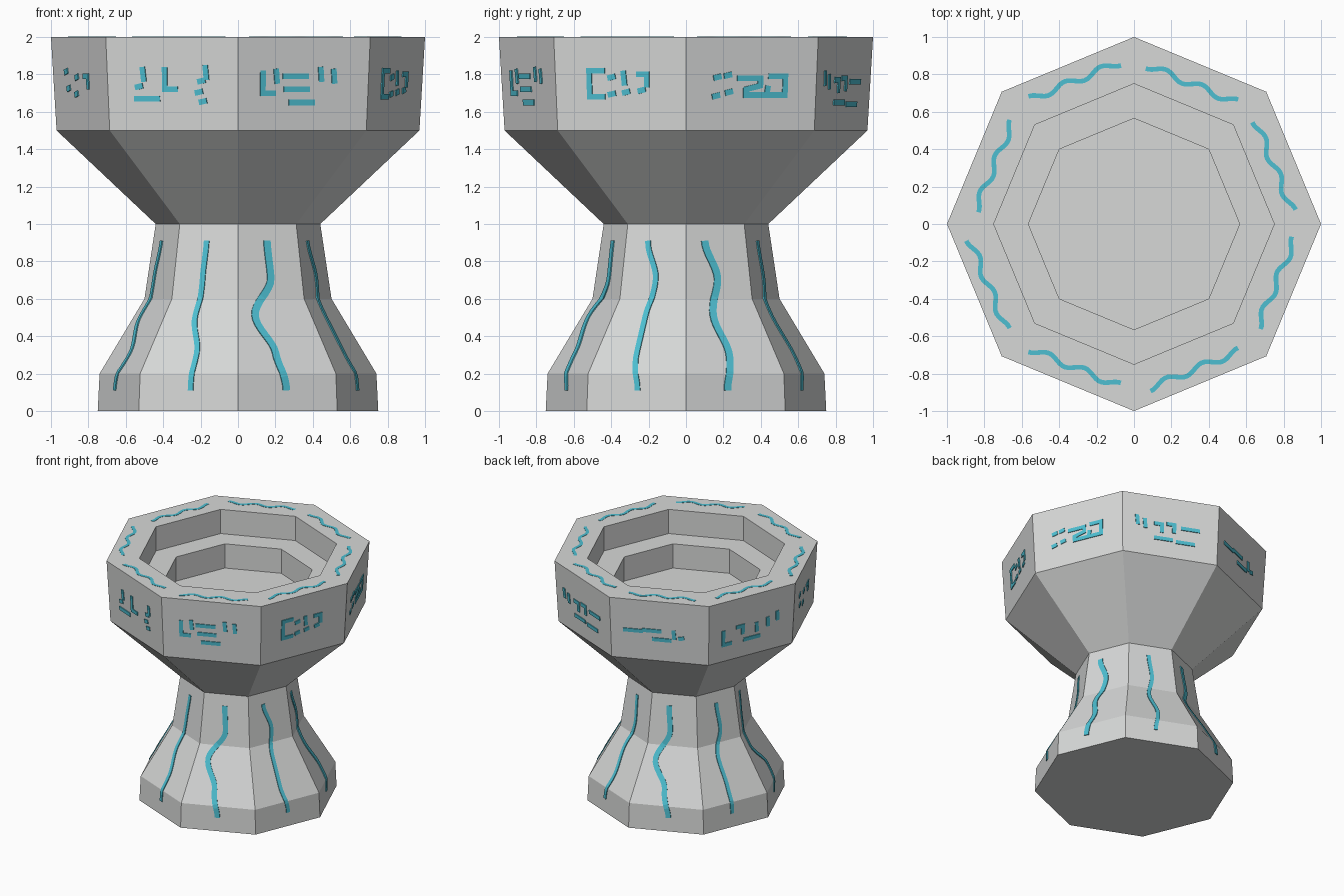
import bpy, bmesh, math
from mathutils import Vector

if "Cube" in bpy.data.objects:
    bpy.data.objects.remove(bpy.data.objects["Cube"])

N = 8
STEP = 2 * math.pi / N
APOTHEM = math.cos(STEP / 2)


def material(name, rgb):
    m = bpy.data.materials.new(name)
    m.diffuse_color = (*rgb, 1)
    m.use_nodes = True
    m.node_tree.nodes["Principled BSDF"].inputs["Base Color"].default_value = m.diffuse_color
    return m


STONE = material("pale_stone", (0.68, 0.69, 0.685))
GLOW = material("cyan_glow", (0.075, 0.52, 0.64))


def finish(bm, name, mat):
    bmesh.ops.recalc_face_normals(bm, faces=bm.faces[:])
    me = bpy.data.meshes.new(name)
    bm.to_mesh(me)
    bm.free()
    me.materials.append(mat)
    ob = bpy.data.objects.new(name, me)
    bpy.context.collection.objects.link(ob)


def skin(bm, a, b):
    """Join two loops of vertices with quads."""
    for k in range(len(a)):
        j = (k + 1) % len(a)
        bm.faces.new((a[k], a[j], b[j], b[k]))


def corner(k, r, z):
    return Vector((r * math.cos(k * STEP), r * math.sin(k * STEP), z))


# Octagonal pedestal and stepped bowl: outer profile going up, inside going down
OUTER = [(0.75, 0), (0.74, 0.2), (0.5, 0.6), (0.44, 1), (0.97, 1.5), (1, 2)]
INNER = [(0.75, 2), (0.75, 1.8), (0.565, 1.8), (0.565, 1.6)]
bm = bmesh.new()
rings = [[bm.verts.new(corner(k, r, z)) for k in range(N)] for r, z in OUTER + INNER]
for a, b in zip(rings, rings[1:]):
    skin(bm, a, b)
bm.faces.new(rings[0][::-1])
bm.faces.new(rings[-1])
finish(bm, "stone_basin", STONE)


def on_side(side, s, z):
    """Point and normal on an outer side, s = 0..1 from left to right."""
    for (r0, z0), (r1, z1) in zip(OUTER, OUTER[1:]):
        if z <= z1:
            break
    slope = (r1 - r0) / (z1 - z0)
    r = r0 + slope * (z - z0)
    n = corner(side + 0.5, 1, -slope * APOTHEM).normalized()
    return corner(side, r, z).lerp(corner(side + 1, r, z), s), n


def ribbon(bm, path, width):
    """Thin raised plate along a list of (point, normal)."""
    rows = []
    for i, (p, n) in enumerate(path):
        d0 = (p - path[max(i - 1, 0)][0]).normalized()
        d1 = (path[min(i + 1, len(path) - 1)][0] - p).normalized()
        t = (d0 + d1).normalized()
        mitre = 1 / max(0.6, t.dot(d1 if d1.length else d0))
        w = t.cross(n).normalized() * width / 2 * mitre
        low, high = p - n * 0.003, p + n * 0.006
        rows.append([bm.verts.new(q) for q in (low - w, high - w, high + w, low + w)])
    for a, b in zip(rows, rows[1:]):
        skin(bm, a, b)
    bm.faces.new(rows[0])
    bm.faces.new(rows[-1][::-1])


# Carved marks on the bowl band, composed from a few repeated strokes
# (percent across the side, hundredths of height)
STROKES = {
    "dash": [(-10, 0), (10, 0)],
    "bar": [(0, 4), (1, -4)],
    "dot": [(-3, 0), (3, 1)],
    "ell": [(-5, 6), (-5, -6), (5, -6)],
    "seven": [(-4, 3), (4, 3), (4, -4)],
    "bracket": [(6, 7), (-6, 7), (-6, -7), (6, -7)],
    "box": [(-6, 5), (7, 5), (7, -5), (-6, -5)],
    "wiggle": [(-11, 4), (7, 4), (7, 0), (-4, -2), (-4, -5), (12, -5), (13, 0)],
}
MARKS = [
    dict(box=[(69, 174)], wiggle=[(50, 174)], dot=[(23, 168), (24, 178), (32, 179), (33, 170)]),
    dict(bar=[(15, 178), (23, 176)], seven=[(37, 174), (50, 175)],
         dash=[(71, 176), (43, 165), (66, 164)]),
    dict(dash=[(23, 174), (42, 175), (52, 168)], bar=[(64, 173)], dot=[(72, 170)]),
    dict(ell=[(22, 170)], seven=[(36, 173)], bar=[(56, 172), (69, 174), (80, 177)],
         dash=[(51, 164)]),
    dict(dot=[(25, 181), (28, 172), (44, 178), (42, 169)], seven=[(60, 176)]),
    dict(ell=[(49, 178)], bar=[(27, 180), (75, 181)], dash=[(30, 167)],
         dot=[(24, 173), (72, 176), (70, 170), (73, 165)]),
    dict(ell=[(24, 176)], dash=[(44, 179), (45, 172), (49, 165)],
         bar=[(29, 179), (63, 180), (73, 179)]),
    dict(bracket=[(32, 175)], dot=[(43, 178), (43, 169), (54, 170), (66, 171)],
         bar=[(52, 178)], seven=[(66, 177)]),
]
bm = bmesh.new()
for side, marks in enumerate(MARKS):
    for shape, places in marks.items():
        for s, z in places:
            ribbon(bm, [on_side(side, (s + ds) / 100, (z + dz) / 100)
                        for ds, dz in STROKES[shape]], 0.03)
finish(bm, "bowl_marks", GLOW)

# Wavy line down each stem side: percent across at five even heights, top to bottom
STEM = [(31, 49, 37, 48, 42), (45, 50, 40, 48, 42), (40, 44, 22, 45, 53), (50, 55, 40, 44, 45),
        (35, 26, 22, 50, 40), (48, 45, 42, 54, 52), (48, 51, 23, 42, 49), (37, 53, 45, 45, 51)]
bm = bmesh.new()
for side, knots in enumerate(STEM):
    path = []
    for i in range(33):
        t = i / 8
        k = min(int(t), 3)
        f = t - k
        f = f * f * (3 - 2 * f)
        s = knots[k] * (1 - f) + knots[k + 1] * f
        path.append(on_side(side, s / 100, 0.91 - 0.2 * t))
    ribbon(bm, path, 0.04 if side in (0, 2, 6) else 0.03)
finish(bm, "stem_lines", GLOW)

# Ripple along each rim side, at a slightly different distance from the centre
RIM = [0.81, 0.81, 0.828, 0.81, 0.845, 0.83, 0.842, 0.823]
bm = bmesh.new()
for side, dist in enumerate(RIM):
    out, along = corner(side + 0.5, 1, 0), corner(side + 2.5, 1, 0)
    path = []
    for i in range(33):
        t = i / 32
        ripple = 0.018 * math.cos(5 * math.pi * t) * (-1 if side == 2 else 1)
        p = out * (dist + ripple) + along * (t - 0.5) * 0.52
        path.append((p + Vector((0, 0, 1.996)), Vector((0, 0, 1))))
    ribbon(bm, path, 0.025)
finish(bm, "rim_lines", GLOW)
